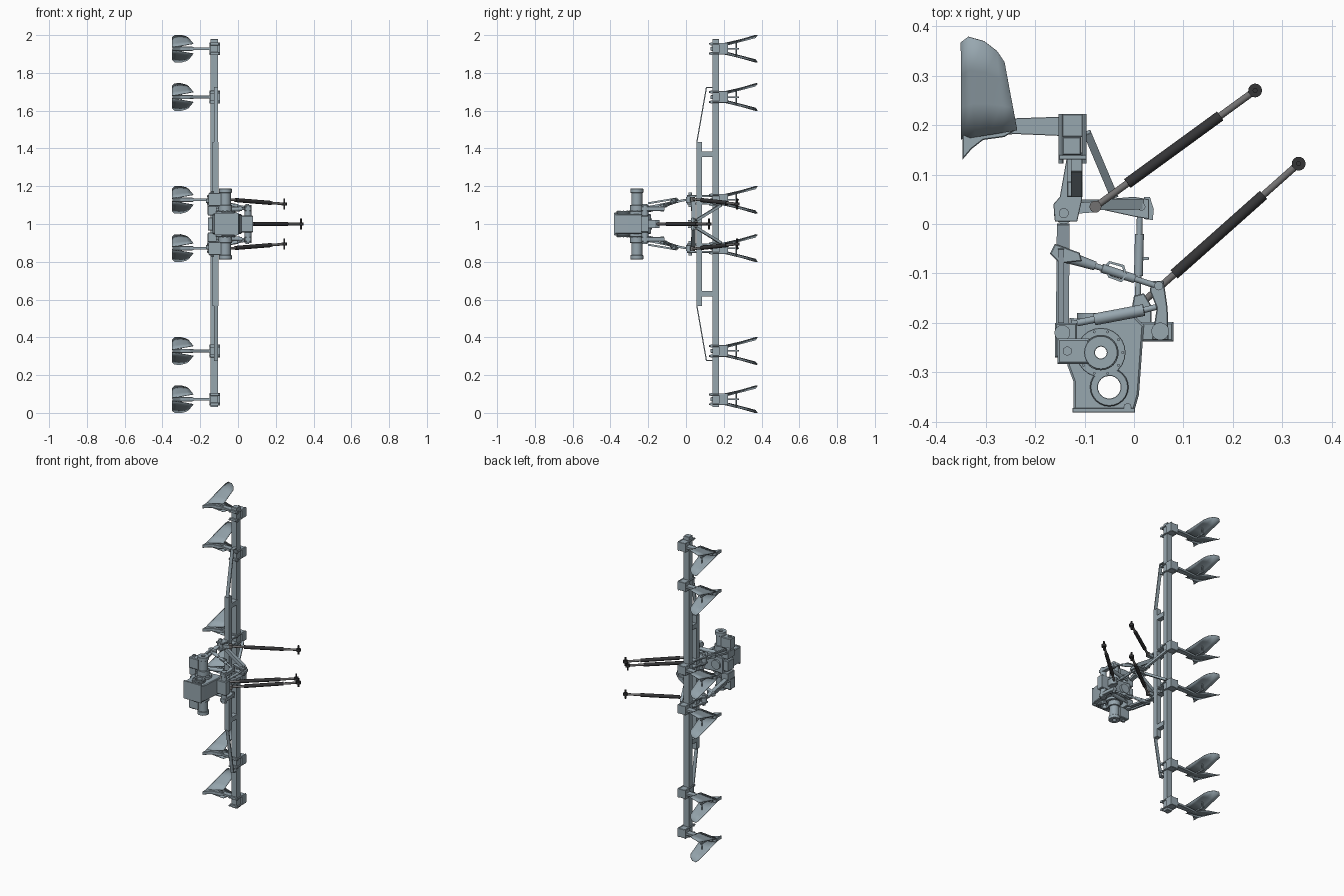
import bpy, bmesh
from math import sin, cos, pi
from mathutils import Vector

if "Cube" in bpy.data.objects:
    bpy.data.objects.remove(bpy.data.objects["Cube"])

ZC = 1.0  # mirror plane of the whole implement


def material(name, r, g, b):
    m = bpy.data.materials.new(name)
    m.diffuse_color = (r, g, b, 1)
    m.use_nodes = True
    m.node_tree.nodes["Principled BSDF"].inputs["Base Color"].default_value = m.diffuse_color
    return m


PAINT = material("slate_paint", 0.31, 0.385, 0.43)
BLACK = material("black_rubber", 0.035, 0.035, 0.037)
STEEL = material("dark_steel", 0.17, 0.165, 0.165)


def finish(name, me, mat=None):
    ob = bpy.data.objects.new(name, me)
    bpy.context.collection.objects.link(ob)
    me.materials.clear()
    me.materials.append(mat or PAINT)
    return ob


def circle(x, y, r, n=24):
    return [(x + r * cos(2 * pi * i / n), y + r * sin(2 * pi * i / n)) for i in range(n)]


def plate(name, loops, z0, z1, bevel=0.0, mat=None):
    """Extrude closed XY outlines (later loops are holes) from z0 to z1."""
    z0, z1 = sorted((z0, z1))
    cu = bpy.data.curves.new(name, 'CURVE')
    cu.dimensions, cu.fill_mode = '2D', 'BOTH'
    cu.extrude = (z1 - z0) / 2 - bevel
    cu.bevel_depth, cu.bevel_resolution, cu.offset = bevel, 0, -bevel
    for pts in loops:
        s = cu.splines.new('POLY')
        s.points.add(len(pts) - 1)
        for p, q in zip(s.points, pts):
            p.co = (q[0], q[1], 0, 1)
        s.use_cyclic_u = True
    tmp = bpy.data.objects.new(name, cu)
    bpy.context.collection.objects.link(tmp)
    bpy.context.view_layer.update()
    me = bpy.data.meshes.new_from_object(tmp.evaluated_get(bpy.context.evaluated_depsgraph_get()))
    bpy.data.objects.remove(tmp)
    ob = finish(name, me, mat)
    ob.location.z = (z0 + z1) / 2
    return ob


def box(name, x0, x1, y0, y1, z0, z1, bevel=0.0):
    return plate(name, [[(x0, y0), (x1, y0), (x1, y1), (x0, y1)]], z0, z1, bevel)


def between(ob, a, b):
    a, b = Vector(a), Vector(b)
    ob.location = (a + b) / 2
    ob.rotation_euler = (b - a).to_track_quat('Z', 'Y').to_euler()
    return ob


def rod(name, a, b, r, r2=None, mat=None, n=16):
    bm = bmesh.new()
    bmesh.ops.create_cone(bm, cap_ends=True, segments=n, radius1=r, radius2=r if r2 is None else r2,
                          depth=(Vector(b) - Vector(a)).length)
    me = bpy.data.meshes.new(name)
    bm.to_mesh(me)
    return between(finish(name, me, mat), a, b)


def bar(name, a, b, w, h):
    """Square bar from a to b: w in the XY plane, h across it."""
    d = (Vector(b) - Vector(a)).length / 2
    return between(box(name, -w / 2, w / 2, -h / 2, h / 2, -d, d, 0.001), a, b)


def lerp(a, b, t):
    return Vector(a).lerp(Vector(b), t)


# Toolbar and front stiffener bar
box("main_toolbar", -0.145, -0.107, 0.14, 0.176, 0.03, 1.98, 0.002)
box("stiffener_bar", -0.135, -0.104, 0.055, 0.086, 0.565, 1.435, 0.002)


# Ridging bodies
def wing(name, zc, s):
    ends = [(-.349, .368, .056), (-.335, .379, .07), (-.303, .37, .071), (-.277, .35, .064), (-.262, .328, .056)]
    bm = bmesh.new()
    n, rows = 3, []
    for i, e in enumerate(ends):
        u = i / (len(ends) - 1)
        base = Vector((-0.349 + 0.113 * u, 0.172 + 0.018 * u, 0.005 + 0.02 * u))
        points = [base.lerp(Vector(e), j / n) for j in range(n + 1)]
        rows.append([bm.verts.new((p.x, p.y, zc + s * p.z)) for p in points])
    for r0, r1 in zip(rows, rows[1:]):
        for j in range(n):
            bm.faces.new((r0[j], r0[j + 1], r1[j + 1], r1[j])[::s])
    me = bpy.data.meshes.new(name)
    bm.to_mesh(me)
    finish(name, me).modifiers.new("thickness", 'SOLIDIFY').thickness = 0.003


def ridger(z):
    box("clamp_plate_rear", -0.152, -0.096, 0.176, 0.222, z - 0.028, z + 0.028, 0.002)
    for dz in (-0.026, 0.026):
        box("clamp_strap_front", -0.152, -0.096, 0.13, 0.14, z + dz - 0.008, z + dz + 0.008, 0.001)
        for x in (-0.148, -0.101):
            rod("clamp_bolt", (x, 0.122, z + dz), (x, 0.222, z + dz), 0.005, n=8)
    plate("shank", [[(-.145, .217), (-.235, .214), (-.33, .205), (-.33, .175), (-.24, .182), (-.145, .178)]],
          z - 0.007, z + 0.007, 0.001)
    plate("share_point", [[(-.347, .13), (-.347, .19), (-.30, .2), (-.236, .192), (-.262, .176), (-.305, .17),
                           (-.328, .152)]], z - 0.011, z + 0.011, 0.002)
    rod("wing_spreader", (-.30, .265, z - .04), (-.30, .265, z + .04), 0.004, n=8)
    bar("spreader_stay", (-.30, .19, z), (-.30, .28, z), 0.010, 0.008)
    for s in (1, -1):
        wing("ridger_wing", z, s)


# Lower and upper halves
for s in (1, -1):
    def P(x, y, dz):
        return (x, y, ZC + s * dz)

    for d in (0.928, 0.672, 0.128):
        ridger(ZC + s * d)

    # Stiffener spacers and bent straps
    box("bar_spacer", -0.135, -0.104, 0.08, 0.145, ZC + s * 0.37 - 0.015, ZC + s * 0.37 + 0.015)
    bar("strap_arm", P(-.116, .057, .43), P(-.116, .108, .722), 0.022, 0.006)
    bar("strap_foot", P(-.116, .106, .722), P(-.116, .143, .722), 0.022, 0.006)

    # Hitch frame: lower brackets, mast legs and rear stays
    for dz in (0.108, 0.148):
        plate("hitch_cheek", [[(-.16, .005), (-.115, .005), (-.105, .05), (-.105, .14), (-.135, .14), (-.15, .055),
                               (-.163, .04)]], ZC + s * (dz - .005), ZC + s * (dz + .005), 0.001)
    rod("hitch_pin", P(-.142, .022, .09), P(-.142, .022, .168), 0.010)
    bar("mast_leg", P(-.14, .038, .125), P(.015, .04, .02), 0.022, 0.022)
    bar("mast_stay", P(-.095, .185, .10), P(-.04, .055, .02), 0.016, 0.014)
    bar("cross_tie", P(-.075, .035, .13), P(-.14, .03, .128), 0.022, 0.02)
    plate("mast_ear", [[(-.06, .028), (.0, .015), (.03, .01), (.03, .05), (.0, .055), (-.06, .05)]],
          ZC + s * .012, ZC + s * .022, 0.001)

    # Lower links with ball ends
    bar("lower_link", P(-.145, -.22, .085), P(-.143, .0, .128), 0.026, 0.012)
    rod("link_ball_end", P(-.142, .02, .112), P(-.142, .02, .144), 0.02)
    rod("link_pivot", P(-.145, -.22, .05), P(-.145, -.22, .105), 0.016)
    bar("link_stabilizer", P(-.148, -.2, .11), P(-.148, -.05, .135), 0.012, 0.01)

    # Lift rods with adjuster handle
    a, b = P(-.155, -.06, .122), P(.045, -.125, .088)
    rod("lift_rod", a, b, 0.006)
    rod("lift_rod_sleeve", lerp(a, b, .45), lerp(a, b, .78), 0.009)
    rod("lift_rod_lower", lerp(a, b, .02), lerp(a, b, .38), 0.014, 0.009)
    plate("lift_rod_fork", [[(-.17, -.06), (-.16, -.04), (-.11, -.058), (-.105, -.075), (-.15, -.08)]],
          ZC + s * .112, ZC + s * .134, 0.002)
    plate("adjuster_handle", [[(-.06, -.085), (-.05, -.075), (-.02, -.083), (-.014, -.105), (-.025, -.118),
                               (-.052, -.108)],
                              [(-.054, -.087), (-.048, -.08), (-.024, -.087), (-.019, -.104), (-.027, -.112),
                               (-.048, -.104)]], ZC + s * .103, ZC + s * .109)

    # Lift arms and lift cylinders
    plate("lift_arm", [[(.036, -.235), (.07, -.235), (.068, -.17), (.06, -.115), (.035, -.115), (.032, -.135),
                        (.046, -.17)]], ZC + s * .07, ZC + s * .092, 0.002)
    rod("lift_arm_pin", P(.05, -.125, .065), P(.05, -.125, .105), 0.009)
    rod("lift_arm_hub", P(.053, -.217, .04), P(.053, -.217, .1), 0.018)
    rod("lift_cylinder", P(-.08, -.193, .075), P(.02, -.174, .08), 0.012)
    rod("lift_cylinder_piston", P(.02, -.174, .08), P(.056, -.165, .08), 0.006)
    rod("lift_cylinder_foot", P(-.115, -.2, .075), P(-.08, -.193, .075), 0.007)

    # Axle housings, hollow, with bolted flanges
    for r, z0, z1 in ((.05, .05, .068), (.036, .068, .1), (.029, .1, .165), (.034, .165, .187)):
        plate("axle_housing", [circle(-.067, -.26, r), circle(-.067, -.26, .012)], ZC + s * z0, ZC + s * z1, 0.001)
    for z0, z1 in ((.05, .06), (.06, .068)):
        plate("shaft_flange", [circle(-.05, -.33, .044 - z0 / 10), circle(-.05, -.33, .023)], ZC + s * z0, ZC + s * z1,
              0.001)
    for cx, cy, r, z in ((-.067, -.26, .044, .072), (-.05, -.33, .032, .071)):
        for x, y in circle(cx, cy, r, 10):
            rod("flange_bolt", P(x, y, z - .01), P(x, y, z), 0.003, n=6)
    box("axle_side_bracket", -.155, -.09, -.283, -.232, ZC + s * .13 - .035, ZC + s * .13 + .035, 0.004)
    box("axle_bracket_web", -.16, -.115, -.27, -.2, ZC + s * .07 - .025, ZC + s * .07 + .025, 0.003)
    rod("bracket_bolt", P(-.135, -.257, .16), P(-.135, -.257, .175), 0.01, n=6)
    rod("frame_bolt", P(-.013, -.37, .04), P(-.013, -.37, .06), 0.008, n=8)

    # Upper and lower hydraulic struts
    a, b = P(-.078, .035, .132), P(.245, .27, .106)
    rod("strut_rod", a, b, 0.007, mat=STEEL)
    rod("strut_sleeve", lerp(a, b, .2), lerp(a, b, .78), 0.011, mat=BLACK)
    rod("strut_end", P(.245, .27, .078), P(.245, .27, .134), 0.005, mat=BLACK)
    rod("strut_eye", P(.245, .27, .098), P(.245, .27, .114), 0.014, mat=BLACK)
    rod("strut_base_eye", P(-.078, .035, .12), P(-.078, .035, .144), 0.012, mat=STEEL)

# Gear housing with through holes, narrower lower sump
plate("gear_housing", [[(-.13, -.19), (-.06, -.195), (0, -.185), (.02, -.205), (.01, -.345), (0, -.38),
                        (-.122, -.38), (-.122, -.32), (-.135, -.285)],
                       circle(-.067, -.26, .012), circle(-.05, -.33, .023)], ZC - .052, ZC + .052, 0.004)
box("lower_sump", -.16, -.125, -.265, -.2, ZC - .035, ZC + .035, 0.004)
box("rockshaft_housing", .0, .08, -.238, -.198, ZC - .045, ZC + .045, 0.004)
plate("top_link_bracket", [[(-.01, -.2), (.035, -.2), (.035, -.165), (.02, -.14), (-.0, -.145)]],
      ZC - .022, ZC + .022, 0.002)
box("front_flange", -.124, .002, -.381, -.372, ZC - .058, ZC + .058, 0.001)
rod("drive_shaft_guard", (-.085, -.2, ZC), (-.085, -.18, ZC), 0.03)

# Top link
rod("top_link", (.008, -.15, ZC), (.012, .03, ZC), 0.006)
rod("top_link_sleeve", (.009, -.105, ZC), (.011, -.02, ZC), 0.009)
rod("top_link_pin", (.015, .035, ZC - .032), (.015, .035, ZC + .032), 0.008)
rod("top_link_eye", (.012, .03, ZC - .01), (.012, .03, ZC + .01), 0.016)
bar("top_link_lever", (.01, -.07, ZC), (.03, -.07, ZC), 0.006, 0.006)
plate("mast_hook", [[(.02, .01), (.038, .008), (.04, .03), (.032, .055), (.02, .055)]], ZC - .008, ZC + .008)

# Center strut
a, b = (.01, -.165, ZC), (.333, .122, ZC)
rod("center_strut_rod", a, b, 0.007, mat=STEEL)
rod("center_strut_sleeve", lerp(a, b, .22), lerp(a, b, .78), 0.011, mat=BLACK)
rod("center_strut_end", (.333, .122, ZC - .03), (.333, .122, ZC + .03), 0.005, mat=BLACK)
rod("center_strut_eye", (.333, .122, ZC - .008), (.333, .122, ZC + .008), 0.014, mat=BLACK)

# Smooth round parts, keep hard edges
bpy.ops.object.select_all(action='SELECT')
bpy.context.view_layer.objects.active = bpy.context.selected_objects[0]
bpy.ops.object.shade_smooth_by_angle(angle=0.5)
